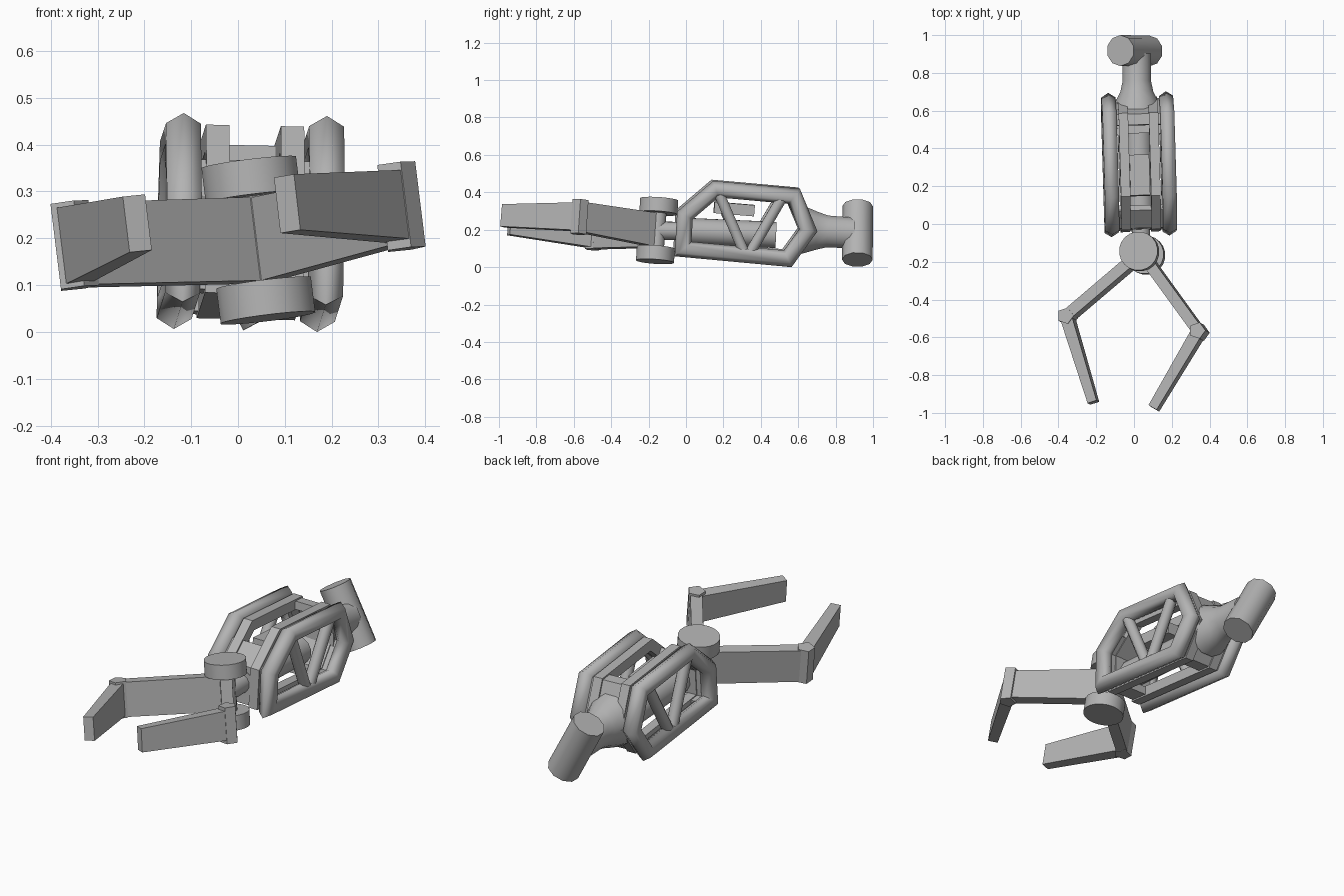
import bpy, bmesh, math
from mathutils import Vector, Matrix

cube = bpy.data.objects.get("Cube")
if cube:
    bpy.data.objects.remove(cube, do_unlink=True)

grey = bpy.data.materials.new("machine grey")
grey.use_nodes = True
COLOUR = (0.45, 0.45, 0.45, 1)
grey.diffuse_color = COLOUR
for node in grey.node_tree.nodes:
    if node.type == 'BSDF_PRINCIPLED':
        node.inputs["Base Color"].default_value = COLOUR

# The arm body is slightly yawed and rolled
BODY = (Matrix.Translation((0.036, 0, 0.22)) @ Matrix.Rotation(math.radians(1.6), 4, 'Z')
        @ Matrix.Rotation(math.radians(1.2), 4, 'Y') @ Matrix.Translation((0, 0, -0.22)))


def skin(name, rings, closed=False, matrix=None, smooth=True):
    """Join rings of points into one surface, capped unless closed."""
    bm = bmesh.new()
    loops = [[bm.verts.new(p) for p in ring] for ring in rings]
    n = len(loops[0])
    pairs = list(zip(loops, loops[1:]))
    if closed:
        pairs.append((loops[-1], loops[0]))
    else:
        bm.faces.new(loops[0])
        bm.faces.new(loops[-1])
    for a, b in pairs:
        for i in range(n):
            j = (i + 1) % n
            bm.faces.new((a[i], a[j], b[j], b[i]))
    bmesh.ops.recalc_face_normals(bm, faces=bm.faces)
    mesh = bpy.data.meshes.new(name)
    bm.to_mesh(mesh)
    bm.free()
    mesh.materials.append(grey)
    obj = bpy.data.objects.new(name, mesh)
    bpy.context.collection.objects.link(obj)
    if matrix:
        mesh.transform(matrix)
    if smooth:
        bpy.ops.object.select_all(action='DESELECT')
        obj.select_set(True)
        bpy.context.view_layer.objects.active = obj
        bpy.ops.object.shade_smooth_by_angle(angle=math.radians(62))
    return obj


def spindle(name, stations, sides, up=(0, 0, 1), matrix=None, smooth=True):
    """Loft of (centre, half width, half height) stations along a line."""
    axis = (Vector(stations[-1][0]) - Vector(stations[0][0])).normalized()
    side = axis.cross(Vector(up)).normalized()
    top = side.cross(axis)
    grow = math.sqrt(2) if sides == 4 else 1
    rings = []
    for c, w, h in stations:
        angles = [math.tau * (i + 0.5) / sides for i in range(sides)]
        rings.append([Vector(c) + grow * (side * w * math.cos(a) + top * h * math.sin(a))
                      for a in angles])
    return skin(name, rings, matrix=matrix, smooth=smooth and sides > 4)


def rod(name, p, q, r, sides, up=(0, 1, 0), matrix=None):
    return spindle(name, [(p, r, r), (q, r, r)], sides, up, matrix)


def sweep(name, path, section, x, closed, smooth=False):
    """Mitred sweep of an (x, outward) section along a (y, z) path."""
    pts = [Vector(p) for p in path]
    n = len(pts)
    rings = []
    for i, p in enumerate(pts):
        before = pts[i - 1] if closed or i > 0 else p * 2 - pts[i + 1]
        after = pts[(i + 1) % n] if closed or i < n - 1 else p * 2 - pts[i - 1]
        d0, d1 = (p - before).normalized(), (after - p).normalized()
        n0, n1 = Vector((-d0.y, d0.x)), Vector((-d1.y, d1.x))
        out = (n0 + n1) / (1 + n0.dot(n1))
        rings.append([(x + sx, p.x + out.x * o, p.y + out.y * o) for sx, o in section])
    return skin(name, rings, closed, BODY, smooth)


def rect(half, low, high):
    return [(-half, low), (half, low), (half, high), (-half, high)]


# Side outline of the cage, clockwise from the front upper corner
A, B, C, D, E, F = OUTLINE = [Vector(p) for p in (
    (-0.01, 0.28), (0.155, 0.42), (0.575, 0.382), (0.65, 0.2), (0.54, 0.048), (-0.02, 0.1))]
HEX = [(0.043 * math.sin(math.tau * i / 6), 0.043 * math.cos(math.tau * i / 6)) for i in range(6)]

# Tubular side frames, their diagonal braces and the inner rails
for tag, s in (("left", 1), ("right", -1)):
    x = s * 0.153
    sweep(tag + "_frame_tube", OUTLINE, HEX, x, True, True)
    rod(tag + "_front_brace", (x, 0.175, 0.39), (x, 0.31, 0.075), 0.03, 8, (1, 0, 0), BODY)
    rod(tag + "_rear_brace", (x, 0.51, 0.375), (x, 0.335, 0.075), 0.03, 8, (1, 0, 0), BODY)
    sweep(tag + "_inner_rail", OUTLINE, rect(0.025, -0.035, 0.02), s * 0.08, True)

# Plates that join the two frames at the front and rear
sweep("front_plate", [F.lerp(E, 0.15), F, A, A.lerp(B, 0.55)], rect(0.13, -0.03, 0.012), 0, False)
sweep("rear_plate", [C.lerp(B, 0.12), C, D, E, E.lerp(F, 0.12)], rect(0.13, -0.03, 0.012), 0, False)

# Inner drive cylinder with its narrow shaft, and the box above it
rod("drive_cylinder", (0, -0.03, 0.195), (0, 0.48, 0.172), 0.072, 12, (0, 0, 1), BODY)
rod("drive_shaft", (0, -0.15, 0.195), (0, 0, 0.193), 0.05, 12, (0, 0, 1), BODY)
spindle("control_box", [((0, 0.15, 0.32), 0.052, 0.03), ((0, 0.365, 0.302), 0.052, 0.03)],
        4, matrix=BODY)

# Flared neck and the tilted elbow cylinder
neck = [(0.6, 0.13, 0.14), (0.645, 0.118, 0.125), (0.70, 0.09, 0.105),
        (0.755, 0.078, 0.088), (0.9, 0.078, 0.085)]
spindle("rear_neck", [((0.015, y, 0.2 - (y - 0.6) * 0.06), w, h) for y, w, h in neck], 12)
rod("elbow_cylinder", (-0.072, 0.918, 0.325), (0.08, 0.916, 0.04), 0.082, 10)

# Hub of the claw: column between two round discs
HUB_TOP, HUB_LOW = Vector((0.023, -0.143, 0.362)), Vector((0.064, -0.166, 0.03))
UP = (HUB_TOP - HUB_LOW).normalized()
rod("hub_column", HUB_LOW, HUB_TOP, 0.045, 12)
rod("hub_upper_disc", HUB_TOP, HUB_TOP - UP * 0.075, 0.103, 20)
rod("hub_lower_disc", HUB_LOW, HUB_LOW + UP * 0.075, 0.103, 20)

# Two jointed fingers: inner link, knuckle pin, tapered outer link
HUB = (HUB_TOP + HUB_LOW) / 2
for tag, knuckle, tip, h in (("right", (-0.353, -0.492, 0.185), (-0.215, -0.945, 0.232), 0.088),
                             ("left", (0.345, -0.57, 0.268), (0.105, -0.976, 0.274), 0.08)):
    k = Vector(knuckle)
    spindle(tag + "_inner_link", [(HUB, 0.029, 0.09), (k, 0.029, h)], 4, UP)
    rod(tag + "_knuckle_pin", k - UP * 0.092, k + UP * 0.092, 0.045, 5)
    spindle(tag + "_outer_link", [(k, 0.032, h - 0.005), (tip, 0.025, 0.06)], 4, UP)
